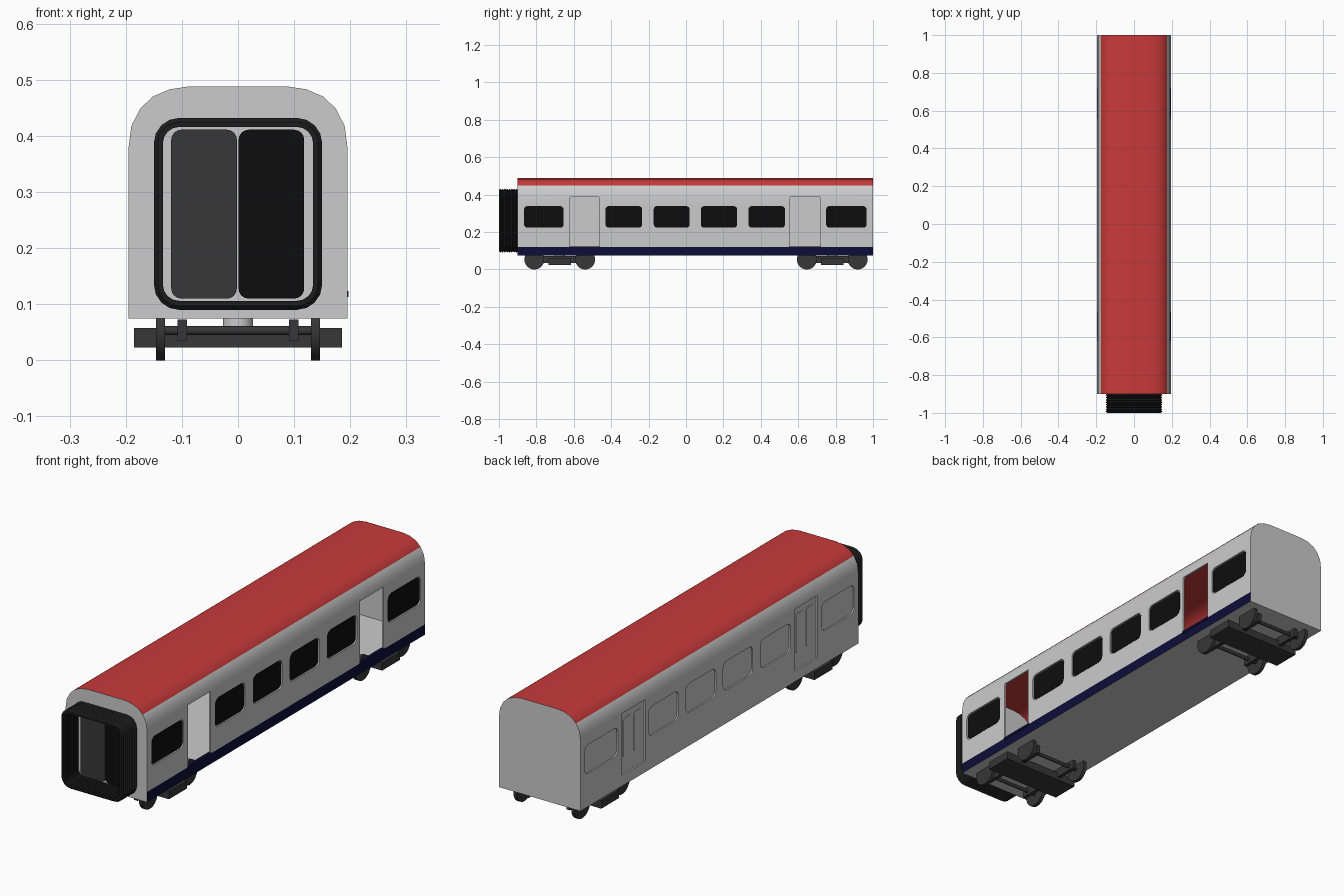
import bpy, bmesh, math
from mathutils import Matrix

if "Cube" in bpy.data.objects:
    bpy.data.objects.remove(bpy.data.objects["Cube"])


def material(name, rgb):
    m = bpy.data.materials.new(name)
    m.diffuse_color = (*rgb, 1)
    m.use_nodes = True
    m.node_tree.nodes["Principled BSDF"].inputs["Base Color"].default_value = m.diffuse_color
    return m


GREY = material("light_grey", (0.60, 0.60, 0.60))
RED = material("roof_red", (0.58, 0.042, 0.042))
NAVY = material("navy", (0.004, 0.004, 0.04))
BLACK = material("glass_black", (0.004, 0.004, 0.004))
RUBBER = material("rubber_black", (0.012, 0.012, 0.012))
DARK = material("dark_grey", (0.038, 0.038, 0.038))


def finish(bm, name, *mats, smooth=False):
    bmesh.ops.recalc_face_normals(bm, faces=bm.faces)
    me = bpy.data.meshes.new(name)
    bm.to_mesh(me)
    bm.free()
    ob = bpy.data.objects.new(name, me)
    bpy.context.collection.objects.link(ob)
    for m in mats:
        me.materials.append(m)
    bpy.ops.object.select_all(action='DESELECT')
    bpy.context.view_layer.objects.active = ob
    ob.select_set(True)
    if smooth:
        bpy.ops.object.shade_smooth_by_angle(angle=math.radians(35))
    return ob


def rounded(u0, u1, v0, v1, r, n=4):
    """Outline of a rounded rectangle."""
    pts = []
    for k, (cu, cv) in enumerate([(u1 - r, v1 - r), (u0 + r, v1 - r),
                                  (u0 + r, v0 + r), (u1 - r, v0 + r)]):
        for i in range(n + 1):
            a = math.pi / 2 * (k + i / n)
            pts.append((cu + r * math.cos(a), cv + r * math.sin(a)))
    return pts


def prism(bm, pts, axis, a0, a1):
    """Extrude a 2D outline (v is z) along x or y."""
    place = (lambda p, a: (a, p[0], p[1])) if axis == 'x' else (lambda p, a: (p[0], a, p[1]))
    A = [bm.verts.new(place(p, a0)) for p in pts]
    B = [bm.verts.new(place(p, a1)) for p in pts]
    faces = [bm.faces.new(A), bm.faces.new(B[::-1])]
    for i in range(len(pts)):
        j = (i + 1) % len(pts)
        faces.append(bm.faces.new((A[i], B[i], B[j], A[j])))
    bmesh.ops.recalc_face_normals(bm, faces=faces)
    return faces


def box(bm, x0, x1, y0, y1, z0, z1):
    prism(bm, [(y0, z0), (y1, z0), (y1, z1), (y0, z1)], 'x', x0, x1)


WINDOWS = [(-0.87, -0.65), (-0.435, -0.23), (-0.177, 0.024),
           (0.075, 0.278), (0.33, 0.534), (0.745, 0.97)]
DOORS = [(-0.62, -0.465), (0.556, 0.717)]
WZ, DZ = (0.219, 0.343), (0.12, 0.388)

# car body: hollow shell with the inner cavity as a reversed skin
half = [(0.195, 0.075), (0.195, 0.12), (0.195, 0.38), (0.19, 0.418),
        (0.174, 0.449), (0.152, 0.47), (0.122, 0.483), (0.088, 0.488)]
outer = half + [(-x, z) for x, z in reversed(half)]
inner = [(x * 0.187 / 0.195, 0.2815 + (z - 0.2815) * 0.96) for x, z in outer]
bm = bmesh.new()
prism(bm, outer, 'y', -0.9, 1.0)
bmesh.ops.reverse_faces(bm, faces=prism(bm, inner, 'y', -0.892, 0.992))
me = bpy.data.meshes.new("car_body")
bm.to_mesh(me)
bm.free()
body = bpy.data.objects.new("car_body", me)
bpy.context.collection.objects.link(body)
for m in (GREY, RED, NAVY):
    me.materials.append(m)

# window and door openings on both sides
bm = bmesh.new()
for s in (1, -1):
    for y0, y1 in WINDOWS:
        prism(bm, rounded(y0, y1, *WZ, 0.022), 'x', s * 0.17, s * 0.21)
    for y0, y1 in DOORS:
        box(bm, s * 0.17, s * 0.21, y0, y1, *DZ)
cutter = finish(bm, "opening_cutter", GREY)
cutter.hide_render = True
mod = body.modifiers.new("openings", 'BOOLEAN')
mod.operation = 'DIFFERENCE'
mod.solver = 'EXACT'
mod.object = cutter
bpy.ops.object.select_all(action='DESELECT')
bpy.context.view_layer.objects.active = body
body.select_set(True)
bpy.ops.object.modifier_apply(modifier=mod.name)
bpy.data.objects.remove(cutter)
# red roof, navy skirt on the right side, grey elsewhere
for p in body.data.polygons:
    c = p.center
    p.material_index = 0
    if c.z > 0.443 and abs(p.normal.y) < 0.5:
        p.material_index = 1
    elif c.x > 0.194 and c.z < 0.12:
        p.material_index = 2
bpy.ops.object.shade_smooth_by_angle(angle=math.radians(30))

# recessed window surrounds (both sides)
bm = bmesh.new()
for s in (1, -1):
    for y0, y1 in WINDOWS:
        prism(bm, rounded(y0 - .006, y1 + .006, WZ[0] - .006, WZ[1] + .006, 0.024),
              'x', s * 0.183, s * 0.189)
finish(bm, "window_surrounds", GREY)

# dark glass on the right side
bm = bmesh.new()
for y0, y1 in WINDOWS:
    prism(bm, rounded(y0 + .004, y1 - .004, WZ[0] + .004, WZ[1] - .004, 0.019),
          'x', 0.188, 0.192)
finish(bm, "window_glass", BLACK)

# closed left doors with tall narrow panes
bm = bmesh.new()
for y0, y1 in DOORS:
    mid = (y0 + y1) / 2
    box(bm, -0.183, -0.188, y0 - .005, y1 + .005, DZ[0] - .005, DZ[1] + .005)
    for c in (mid - 0.037, mid + 0.037):
        prism(bm, rounded(c - .028, c + .028, 0.19, 0.36, 0.012), 'x', -0.187, -0.191)
finish(bm, "left_doors", GREY)

# door sills on the right side
bm = bmesh.new()
for y0, y1 in DOORS:
    box(bm, 0.184, 0.197, y0 - .004, y1 + .004, 0.113, 0.124)
finish(bm, "door_sills", NAVY)

# gangway door leaves on the front end
for name, x0, x1, mat in (("gangway_door_left", -0.119, -0.002, DARK),
                          ("gangway_door_right", 0.001, 0.118, BLACK)):
    bm = bmesh.new()
    prism(bm, rounded(x0, x1, 0.11, 0.411, 0.018), 'y', -0.907, -0.899)
    finish(bm, name, mat)

# pleated gangway bellows
bm = bmesh.new()
N = 16
stations = []
for i in range(N + 1):
    d = 0.007 if i % 2 == 0 else 0.0
    stations.append((-0.9 - 0.1 * i / N, d))
loops = []
for y, d in stations:
    loops.append([bm.verts.new((u, y, v)) for u, v in
                  rounded(-.150 + d, .150 - d, .090 + d, .432 - d, .045 - d)])
for y, d in reversed(stations):
    e = 0.014 + d * 0.3
    loops.append([bm.verts.new((u, y, v)) for u, v in
                  rounded(-.150 + e, .150 - e, .090 + e, .432 - e, .045 - e)])
for k, a in enumerate(loops):
    b = loops[(k + 1) % len(loops)]
    for i in range(len(a)):
        j = (i + 1) % len(a)
        bm.faces.new((a[i], b[i], b[j], a[j]))
finish(bm, "gangway_bellows", RUBBER)

# bogies: bolster, side beams, wheels, axles and pivot
for name, cy in (("front", -0.675), ("rear", 0.782)):
    bm = bmesh.new()
    box(bm, -0.185, 0.185, cy - 0.061, cy + 0.061, 0.023, 0.058)
    for s in (1, -1):
        box(bm, s * 0.091, s * 0.108, cy - 0.165, cy + 0.165, 0.035, 0.073)
    finish(bm, name + "_bogie_frame", DARK)

    bm = bmesh.new()
    for wy in (cy - 0.136, cy + 0.136):
        for x, r, depth, n in ((0.1385, 0.053, 0.016, 28), (-0.1385, 0.053, 0.016, 28),
                               (0, 0.008, 0.27, 12)):
            bmesh.ops.create_cone(bm, cap_ends=True, segments=n, radius1=r, radius2=r, depth=depth,
                                  matrix=Matrix.Translation((x, wy, 0.053))
                                  @ Matrix.Rotation(math.pi / 2, 4, 'Y'))
    finish(bm, name + "_wheelsets", DARK, smooth=True)

    bm = bmesh.new()
    bmesh.ops.create_cone(bm, cap_ends=True, segments=24, radius1=0.027, radius2=0.027,
                          depth=0.022, matrix=Matrix.Translation((0, cy, 0.067)))
    finish(bm, name + "_bogie_pivot", GREY, smooth=True)
